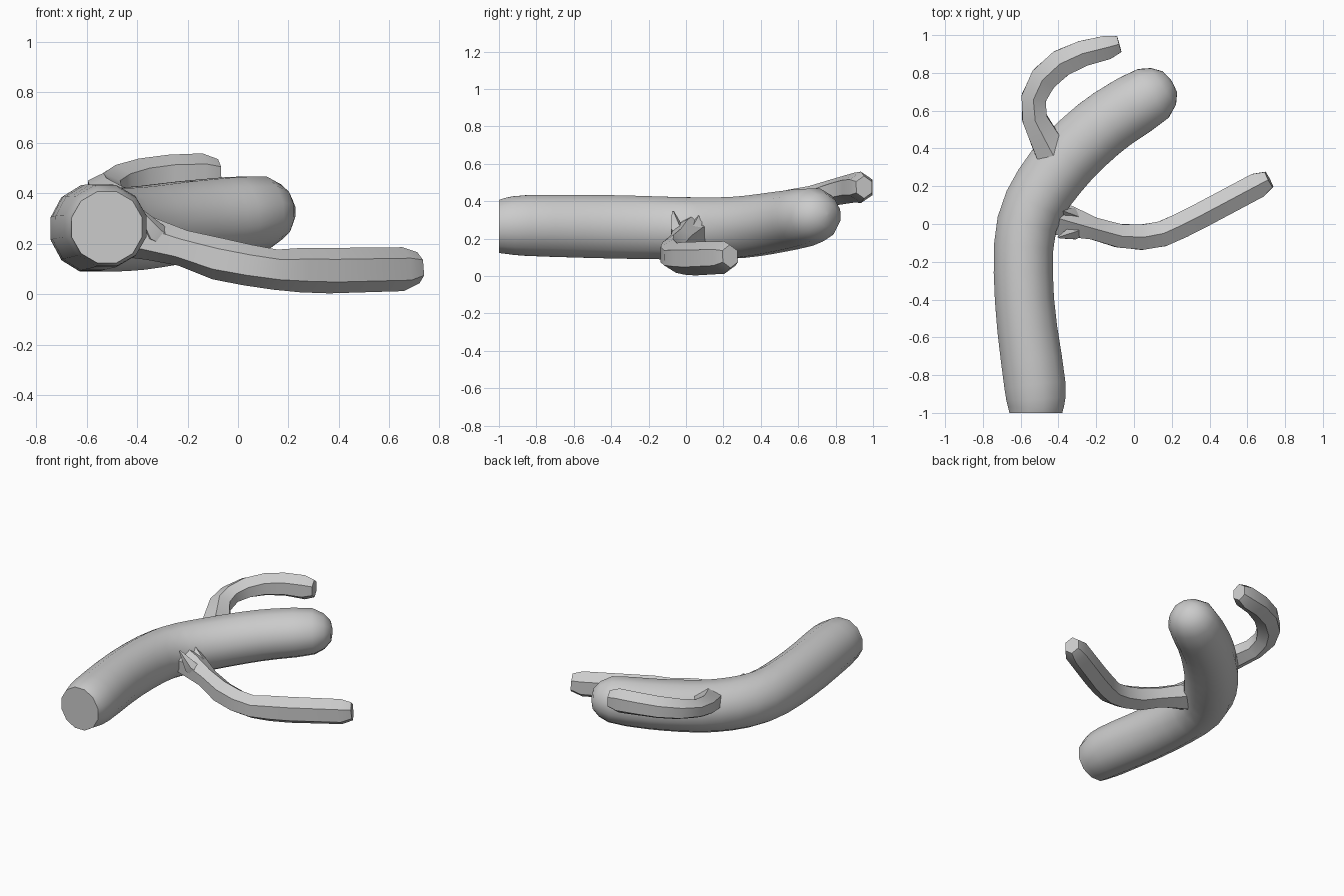
import bpy, bmesh, math
from mathutils import Vector

if "Cube" in bpy.data.objects:
    bpy.data.objects.remove(bpy.data.objects["Cube"])

bark = bpy.data.materials.new("grey_bark")
bark.use_nodes = True
GREY = (0.6, 0.6, 0.6, 1)
bark.diffuse_color = GREY
bark.node_tree.nodes["Principled BSDF"].inputs["Base Color"].default_value = GREY


def spline(pts, steps):
    """Catmull-Rom through rows of (x, y, z, half width, half height)."""
    p = [pts[0]] + pts + [pts[-1]]
    out = []
    for i in range(1, len(p) - 2):
        for s in range(steps):
            t = s / steps
            out.append(tuple(
                0.5 * (2 * b + (c - a) * t + (2 * a - 5 * b + 4 * c - d) * t ** 2
                       + (3 * b - a - 3 * c + d) * t ** 3)
                for a, b, c, d in zip(*p[i - 1:i + 3])))
    return out + [pts[-1]]


def tube(name, rows, sides, phase=0.0):
    """Sweep an elliptical ring along the rows and cap both ends."""
    bm = bmesh.new()
    rings = []
    for i, (x, y, z, w, h) in enumerate(rows):
        ahead = Vector(rows[min(i + 1, len(rows) - 1)][:3])
        behind = Vector(rows[max(i - 1, 0)][:3])
        tangent = (ahead - behind).normalized()
        side = tangent.cross(Vector((0, 0, 1))).normalized()
        up = side.cross(tangent)
        ring = []
        for k in range(sides):
            a = phase + 2 * math.pi * k / sides
            ring.append(bm.verts.new(Vector((x, y, z)) + side * w * math.cos(a) + up * h * math.sin(a)))
        rings.append(ring)
    for r0, r1 in zip(rings, rings[1:]):
        for k in range(sides):
            n = (k + 1) % sides
            bm.faces.new((r0[k], r0[n], r1[n], r1[k]))
    bm.faces.new(rings[0][::-1])
    bm.faces.new(rings[-1])
    bmesh.ops.recalc_face_normals(bm, faces=bm.faces)
    mesh = bpy.data.meshes.new(name)
    bm.to_mesh(mesh)
    bm.free()
    mesh.materials.append(bark)
    ob = bpy.data.objects.new(name, mesh)
    bpy.context.collection.objects.link(ob)
    bpy.ops.object.select_all(action='DESELECT')
    ob.select_set(True)
    bpy.context.view_layer.objects.active = ob
    bpy.ops.object.shade_smooth_by_angle(angle=math.radians(35))
    return ob


# Thick main limb: cut flat at the front, bending to a rounded tip
limb = [(-0.52, -1.00, 0.265, 0.145, 0.147)]
limb += spline([
    (-0.52, -0.985, 0.265, 0.148, 0.150),
    (-0.525, -0.85, 0.27, 0.168, 0.168),
    (-0.58, -0.40, 0.263, 0.162, 0.175),
    (-0.567, 0.00, 0.255, 0.165, 0.172),
    (-0.41, 0.28, 0.260, 0.176, 0.169),
    (-0.19, 0.50, 0.290, 0.175, 0.164),
    (0.00, 0.63, 0.313, 0.170, 0.158),
], 3)
limb += [
    (0.10, 0.69, 0.325, 0.158, 0.147),
    (0.155, 0.728, 0.326, 0.122, 0.113),
    (0.19, 0.752, 0.328, 0.070, 0.065),
    (0.199, 0.758, 0.328, 0.008, 0.008),
]
tube("main_limb", limb, 12, math.radians(15))

# Long twig: leaves the limb sideways, dips, then sweeps outward and back
tube("long_twig", [
    (-0.47, 0.05, 0.24, 0.110, 0.090),
    (-0.35, 0.015, 0.220, 0.095, 0.085),
    (-0.22, -0.022, 0.183, 0.068, 0.072),
    (-0.08, -0.062, 0.140, 0.072, 0.084),
    (0.04, -0.070, 0.115, 0.077, 0.082),
    (0.15, -0.052, 0.097, 0.078, 0.080),
    (0.25, -0.008, 0.095, 0.078, 0.088),
    (0.36, 0.048, 0.093, 0.078, 0.090),
    (0.655, 0.205, 0.099, 0.078, 0.087),
    (0.715, 0.236, 0.105, 0.052, 0.062),
], 6, math.radians(90))

# Two webs rising from the long twig's root onto the limb
for side_name, y_tip, z_tip in (("back", 0.078, 0.335), ("front", -0.07, 0.345)):
    tube(f"root_web_{side_name}", [
        (-0.27, 0.3 * y_tip, 0.205, 0.035, 0.035),
        (-0.33, 0.7 * y_tip, 0.245, 0.040, 0.045),
        (-0.40, y_tip, z_tip, 0.006, 0.006),
    ], 5, math.radians(90))

# Short twig: leaves the outer side of the bend and hooks over the tip
tube("short_twig", [
    (-0.41, 0.33, 0.330, 0.105, 0.08),
    (-0.468, 0.44, 0.360, 0.090, 0.07),
    (-0.527, 0.56, 0.395, 0.076, 0.068),
    (-0.53, 0.67, 0.420, 0.076, 0.062),
    (-0.478, 0.77, 0.443, 0.083, 0.070),
    (-0.385, 0.852, 0.462, 0.084, 0.076),
    (-0.27, 0.903, 0.473, 0.079, 0.080),
    (-0.14, 0.935, 0.474, 0.073, 0.084),
    (-0.078, 0.952, 0.475, 0.050, 0.060),
], 6, math.radians(90))
